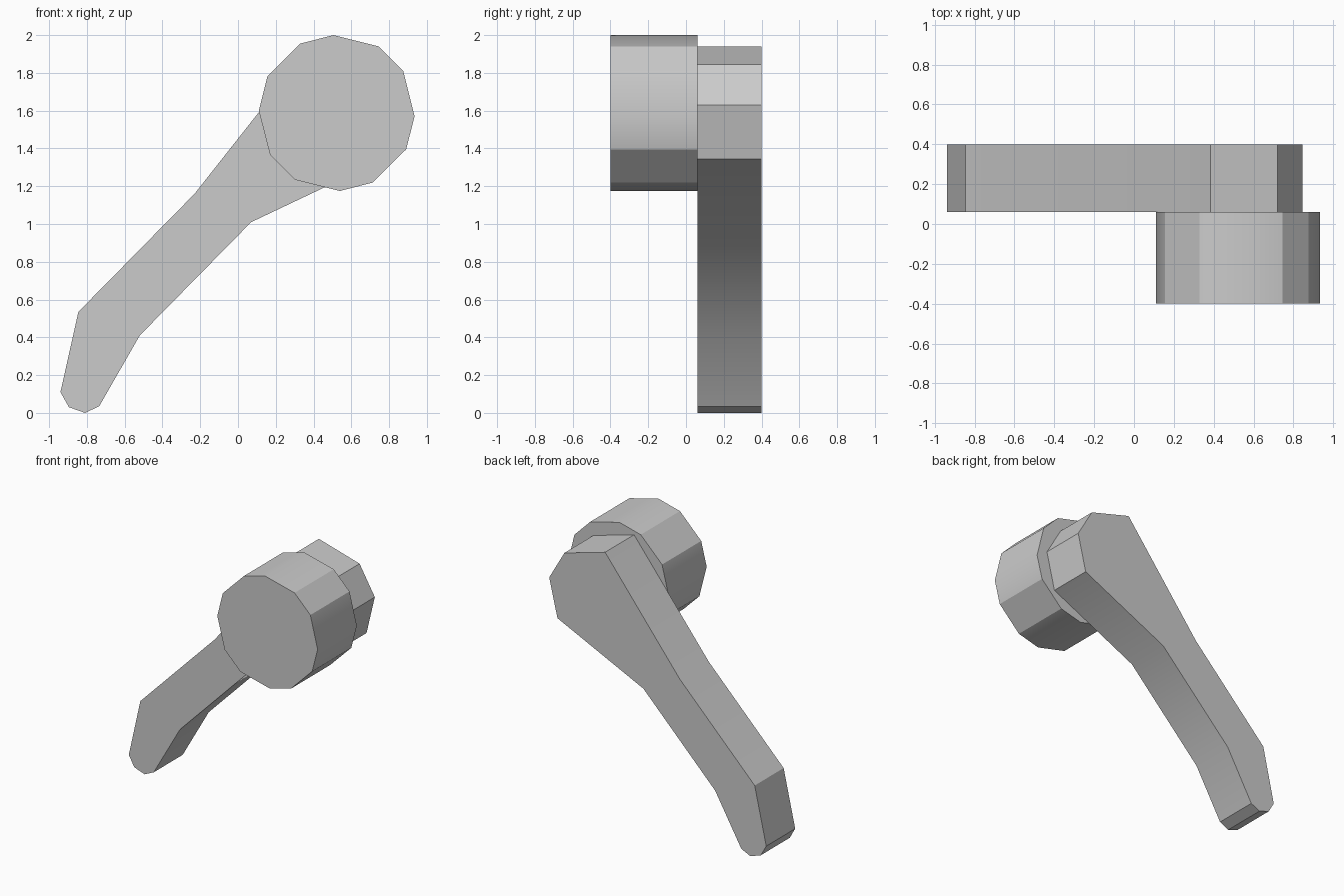
import bpy, bmesh
from math import radians

cube = bpy.data.objects.get("Cube")
if cube:
    bpy.data.objects.remove(cube, do_unlink=True)

# Single plain grey
grey = bpy.data.materials.new("plain_grey")
grey.use_nodes = True
colour = (0.6, 0.6, 0.6, 1)
grey.diffuse_color = colour
grey.node_tree.nodes["Principled BSDF"].inputs["Base Color"].default_value = colour


def extrude_profile(name, profile, front, back):
    """Extrude an x-z outline along y and shade it smooth by angle."""
    bm = bmesh.new()
    face = bm.faces.new([bm.verts.new((x, front, z)) for x, z in profile])
    result = bmesh.ops.extrude_face_region(bm, geom=[face], use_keep_orig=True)
    for v in result["geom"]:
        if isinstance(v, bmesh.types.BMVert):
            v.co.y = back
    bmesh.ops.recalc_face_normals(bm, faces=bm.faces[:])
    mesh = bpy.data.meshes.new(name)
    bm.to_mesh(mesh)
    bm.free()
    mesh.materials.append(grey)
    obj = bpy.data.objects.new(name, mesh)
    bpy.context.collection.objects.link(obj)
    bpy.ops.object.select_all(action="DESELECT")
    obj.select_set(True)
    bpy.context.view_layer.objects.active = obj
    bpy.ops.object.shade_smooth_by_angle(angle=radians(30))
    return obj


# Twelve-sided hub at the front
hub = [(0.11, 1.6), (0.155, 1.78), (0.33, 1.955), (0.505, 2.0),
       (0.745, 1.94), (0.875, 1.81), (0.935, 1.57), (0.89, 1.395),
       (0.715, 1.22), (0.54, 1.175), (0.3, 1.235), (0.17, 1.365)]
extrude_profile("hub", hub, -0.4, 0.06)

# Bent lever arm with a broad head and a narrow rounded tip
lever = [(0.385, 1.94), (0.72, 1.845), (0.845, 1.63), (0.777, 1.345),
         (0.07, 1.01), (-0.52, 0.41), (-0.735, 0.035), (-0.81, 0.0),
         (-0.895, 0.03), (-0.94, 0.11), (-0.845, 0.535), (-0.23, 1.16)]
extrude_profile("lever_arm", lever, 0.06, 0.4)
